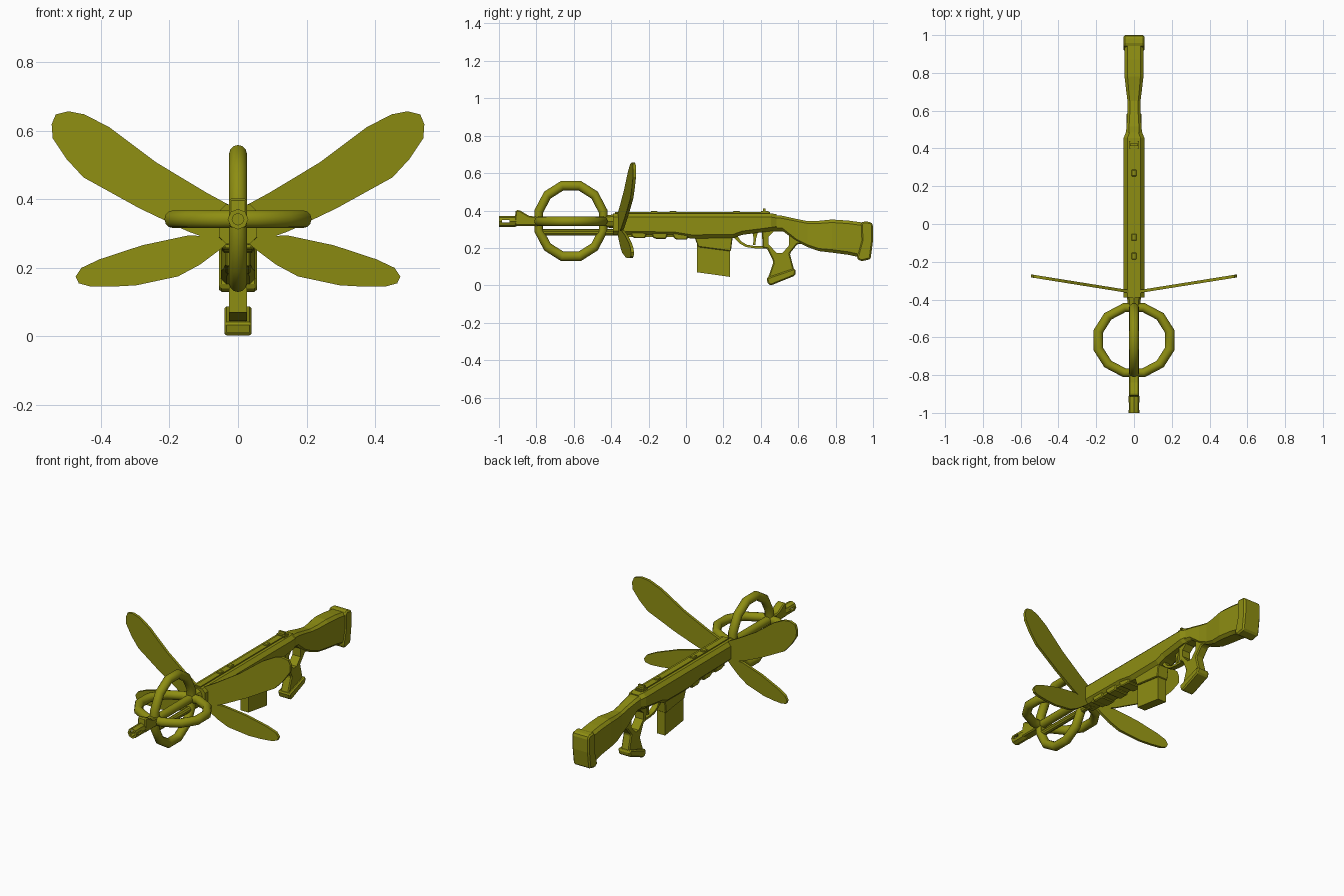
import bpy, bmesh, math
from mathutils import Matrix

mat = bpy.data.materials.new("olive")
mat.diffuse_color = (0.27, 0.27, 0.006, 1)


def finish(name, bm, smooth=None):
    bmesh.ops.recalc_face_normals(bm, faces=bm.faces[:])
    me = bpy.data.meshes.new(name)
    bm.to_mesh(me)
    bm.free()
    ob = bpy.data.objects.new(name, me)
    bpy.context.collection.objects.link(ob)
    me.materials.append(mat)
    if smooth:
        bpy.ops.object.select_all(action='DESELECT')
        ob.select_set(True)
        bpy.context.view_layer.objects.active = ob
        bpy.ops.object.shade_smooth_by_angle(angle=math.radians(smooth))
    return ob


def skin(name, rings, closed=False, smooth=None):
    """Join equal-length rings of points with quads."""
    bm = bmesh.new()
    vs = [[bm.verts.new(p) for p in r] for r in rings]
    n = len(rings[0])
    for a, b in zip(vs, vs[1:] + vs[:1] if closed else vs[1:]):
        for i in range(n):
            bm.faces.new((a[i], a[(i + 1) % n], b[(i + 1) % n], b[i]))
    if not closed:
        bm.faces.new(vs[0])
        bm.faces.new(vs[-1])
    return finish(name, bm, smooth)


def prism(name, outline, hw, bevel=0.0, x=0.0):
    """Side profile (y, z) extruded across x."""
    ob = skin(name, [[(x + s * hw, y, z) for y, z in outline] for s in (-1, 1)])
    if bevel:
        m = ob.modifiers.new("bevel", 'BEVEL')
        m.width, m.segments = bevel, 1
    return ob


def box(name, y0, y1, z0, z1, hw, bevel=0.0, x=0.0):
    return prism(name, [(y0, z0), (y1, z0), (y1, z1), (y0, z1)], hw, bevel, x)


def loft(name, stations):
    """Chamfered rectangular sections: (y, top, bottom, half width, chamfer, slant)."""
    rings = []
    for y, t, b, w, c, s in stations:
        pts = [(w - c, t), (w, t - c), (w, b + c), (w - c, b),
               (c - w, b), (-w, b + c), (-w, t - c), (c - w, t)]
        rings.append([(px, y + s * (t - pz), pz) for px, pz in pts])
    return skin(name, rings)


def turned(name, prof, z, sides):
    """Round part along y from (y, radius) pairs."""
    rings = [[(r * math.sin(2 * math.pi * i / sides), y, z + r * math.cos(2 * math.pi * i / sides))
              for i in range(sides)] for y, r in prof]
    return skin(name, rings, smooth=35)


def cut(ob, cutter):
    m = ob.modifiers.new("cut", 'BOOLEAN')
    m.operation, m.object, m.solver = 'DIFFERENCE', cutter, 'EXACT'
    cutter.hide_render = True
    cutter.hide_set(True)


# Receiver and its top rail
loft("receiver", [(-0.39, 0.385, 0.27, 0.055, 0.02, 0), (-0.06, 0.385, 0.265, 0.055, 0.02, 0),
                  (0.03, 0.385, 0.25, 0.055, 0.02, 0), (0.25, 0.385, 0.252, 0.055, 0.02, 0),
                  (0.30, 0.385, 0.27, 0.055, 0.02, 0), (0.455, 0.385, 0.29, 0.055, 0.02, 0),
                  (0.485, 0.38, 0.295, 0.043, 0.02, 0)])
box("top_rail", -0.38, 0.45, 0.38, 0.391, 0.018)
for i, y in enumerate((-0.17, -0.07, 0.27)):
    box(f"rail_block_{i}", y - 0.018, y + 0.018, 0.38, 0.398, 0.014, 0.004)
rear = box("rear_sight_base", 0.40, 0.44, 0.38, 0.397, 0.026)
box("rear_sight_post", 0.413, 0.425, 0.385, 0.412, 0.02)

# Ribbed fore grip below the receiver
box("fore_grip_core", -0.31, 0.05, 0.258, 0.28, 0.038)
for i in range(3):
    y = -0.30 + i * 0.112
    z = 0.252 - 0.004 * i
    prism(f"fore_grip_rib_{i}", [(y, 0.29), (y + 0.012, z + 0.006), (y + 0.03, z),
                                 (y + 0.082, z), (y + 0.095, 0.29)], 0.046, 0.005)

# Barrel, muzzle, sight and lower tube
turned("barrel", [(-0.93, 0.024), (-0.38, 0.024)], 0.342, 12)
turned("barrel_collar", [(-0.43, 0.032), (-0.38, 0.038)], 0.342, 8)
muzzle = turned("muzzle", [(-1.0, 0.03), (-0.915, 0.03), (-0.90, 0.024)], 0.342, 8)
cut(muzzle, turned("muzzle_bore_cutter", [(-1.01, 0.017), (-0.93, 0.017)], 0.342, 8))
cut(muzzle, box("muzzle_slot_cutter", -0.985, -0.945, 0.335, 0.35, 0.06))
prism("front_sight", [(-0.915, 0.36), (-0.91, 0.402), (-0.89, 0.402), (-0.84, 0.372), (-0.79, 0.365),
                      (-0.79, 0.318), (-0.915, 0.318)], 0.026, 0.006)
turned("lower_tube", [(-0.79, 0.017), (-0.36, 0.017)], 0.283, 10)
box("tube_bracket", -0.79, -0.765, 0.283, 0.33, 0.014)

# Two crossed rings, twelve straight segments each
SEG, SIDES, R, r = 12, 12, 0.194, 0.026
for name, flat in (("upright_ring", False), ("level_ring", True)):
    rings = []
    for i in range(SEG):
        a = 2 * math.pi * (i + 0.5) / SEG
        ring = []
        for j in range(SIDES):
            b = 2 * math.pi * j / SIDES
            d, side = R + r * math.cos(b), r * math.sin(b)
            p, q = 1.01 * d * math.cos(a), 0.92 * d * math.sin(a)
            ring.append((p, -0.615 + q, 0.342 + side) if flat else (side, -0.615 + q, 0.344 + p))
        rings.append(ring)
    skin(name, rings, closed=True, smooth=35)

# Swept wings, mirrored left and right
upper = [(0.01, 0.375), (0.093, 0.42), (0.239, 0.508), (0.375, 0.61), (0.448, 0.648), (0.495, 0.657),
         (0.532, 0.648), (0.544, 0.619), (0.541, 0.578), (0.50, 0.517), (0.451, 0.464), (0.288, 0.374),
         (0.148, 0.307), (0.058, 0.274), (0.01, 0.266)]
lower = [(0.01, 0.29), (0.06, 0.29), (0.143, 0.295), (0.279, 0.266), (0.404, 0.225), (0.457, 0.20),
         (0.474, 0.175), (0.465, 0.155), (0.433, 0.146), (0.37, 0.145), (0.297, 0.149), (0.175, 0.175),
         (0.11, 0.21), (0.05, 0.255)]
for kind, outline in (("upper", upper), ("lower", lower)):
    for side, s in (("right", 1), ("left", -1)):
        skin(f"{kind}_wing_{side}", [[(s * x, -0.362 + 0.16 * x + d, z) for x, z in outline]
                                     for d in (-0.008, 0.008)])

# Magazine and its well
prism("magazine_well", [(0.045, 0.26), (0.065, 0.205), (0.24, 0.182), (0.25, 0.26)], 0.036, 0.004)
prism("magazine", [(0.06, 0.25), (0.06, 0.07), (0.236, 0.045), (0.236, 0.25)], 0.027)

# Trigger and guard
guard = [(0.25, 0.262), (0.285, 0.225), (0.32, 0.205), (0.37, 0.198), (0.42, 0.198), (0.42, 0.21),
         (0.37, 0.21), (0.325, 0.217), (0.295, 0.235), (0.275, 0.265)]
prism("trigger_guard", guard, 0.016)
prism("trigger", [(0.355, 0.285), (0.385, 0.285), (0.375, 0.25), (0.37, 0.215), (0.358, 0.215), (0.362, 0.25)], 0.007)

# Pistol grip with thumb hole
grip = prism("pistol_grip", [(0.405, 0.30), (0.41, 0.20), (0.435, 0.195), (0.468, 0.125), (0.435, 0.03),
                             (0.58, 0.075), (0.555, 0.17), (0.595, 0.22), (0.64, 0.225), (0.62, 0.31)], 0.027, 0.006)
hole = [(0.442, 0.26), (0.47, 0.288), (0.53, 0.288), (0.552, 0.265), (0.552, 0.215),
        (0.515, 0.172), (0.485, 0.172), (0.442, 0.22)]
cut(grip, prism("thumb_hole_cutter", hole, 0.1))
prism("grip_base", [(0.43, 0.04), (0.438, 0.006), (0.455, 0.0), (0.583, 0.052), (0.588, 0.082), (0.575, 0.09)],
      0.04, 0.007)

# Shoulder stock and butt pad
loft("stock", [(0.47, 0.376, 0.295, 0.043, 0.014, 0), (0.515, 0.372, 0.292, 0.04, 0.014, 0),
               (0.59, 0.355, 0.235, 0.034, 0.012, 0), (0.65, 0.343, 0.205, 0.034, 0.012, 0),
               (0.71, 0.345, 0.183, 0.042, 0.014, 0), (0.78, 0.352, 0.175, 0.05, 0.016, 0),
               (0.87, 0.346, 0.163, 0.05, 0.016, 0), (0.95, 0.335, 0.145, 0.05, 0.016, 0)])
prism("butt_pad", [(0.935, 0.332), (0.95, 0.343), (0.99, 0.338), (1.0, 0.325), (1.0, 0.24), (0.987, 0.14),
                   (0.935, 0.128), (0.912, 0.145), (0.938, 0.24)], 0.056, 0.01)
